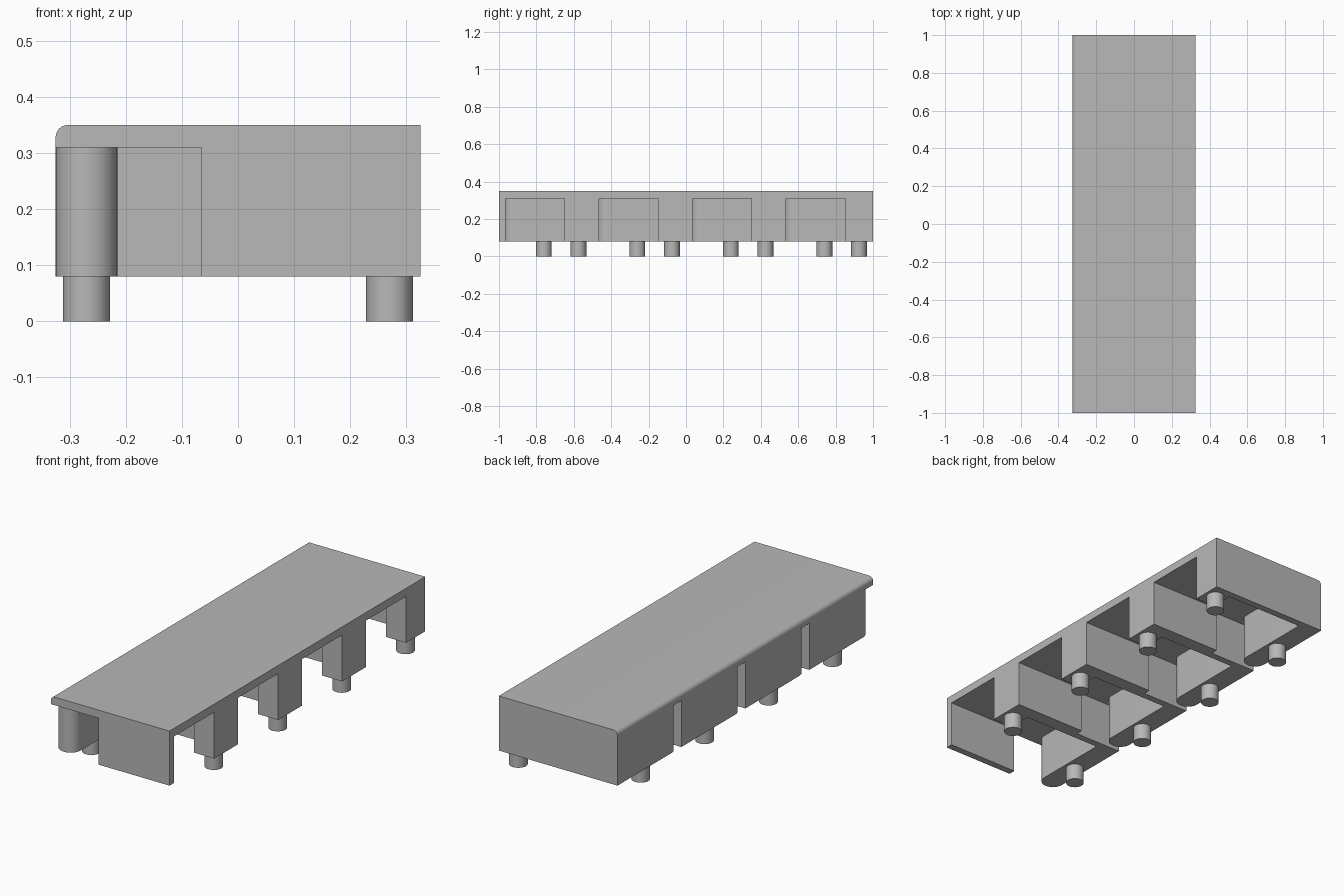
import bpy, bmesh
from math import pi, sin, cos, radians

old = bpy.data.objects.get("Cube")
if old:
    bpy.data.objects.remove(old, do_unlink=True)

grey = bpy.data.materials.new("plain grey")
grey.use_nodes = True
colour = (0.48, 0.48, 0.48, 1)
grey.diffuse_color = colour
grey.node_tree.nodes["Principled BSDF"].inputs["Base Color"].default_value = colour

HALF_X, HALF_Y = 0.325, 1.0
FLOOR, CEILING, TOP = 0.08, 0.31, 0.35
BAY, WALL, DEPTH = 0.5, 0.035, 0.11
LEG_X = HALF_X - DEPTH / 2


def extrude(name, points, offset):
    """Turn a closed outline into a solid."""
    bm = bmesh.new()
    face = bm.faces.new([bm.verts.new(p) for p in points])
    moved = bmesh.ops.extrude_face_region(bm, geom=[face])["geom"]
    bmesh.ops.translate(bm, vec=offset,
                        verts=[v for v in moved if isinstance(v, bmesh.types.BMVert)])
    bmesh.ops.recalc_face_normals(bm, faces=bm.faces)
    mesh = bpy.data.meshes.new(name)
    bm.to_mesh(mesh)
    bm.free()
    obj = bpy.data.objects.new(name, mesh)
    bpy.context.collection.objects.link(obj)
    finish(obj)
    return obj


def finish(obj):
    obj.data.materials.append(grey)
    bpy.ops.object.select_all(action="DESELECT")
    obj.select_set(True)
    bpy.context.view_layer.objects.active = obj
    bpy.ops.object.shade_smooth_by_angle(angle=radians(35))


def arc(cx, cy, r, start, end, steps):
    angles = [start + (end - start) * i / steps for i in range(steps + 1)]
    return [(cx + r * cos(a), cy + r * sin(a)) for a in angles]


def leg(name, x, y):
    bpy.ops.mesh.primitive_cylinder_add(vertices=32, radius=0.042, depth=FLOOR,
                                        location=(x, y, FLOOR / 2))
    obj = bpy.context.object
    obj.name = name
    finish(obj)


# Top slab with one rounded long edge
r = 0.022
section = [(-HALF_X, CEILING), (HALF_X, CEILING), (HALF_X, TOP)]
section += arc(-HALF_X + r, TOP - r, r, pi / 2, pi, 8)
extrude("top_slab", [(x, -HALF_Y, z) for x, z in section], (0, 2 * HALF_Y, 0))

for i in range(4):
    y = -HALF_Y + i * BAY
    end = y + BAY
    inner = end - WALL
    # Round-ended side wall, back wall and corner block in one outline
    plan = arc(-LEG_X, y + 0.078, DEPTH / 2, pi, 2 * pi, 24)
    plan += [(DEPTH - HALF_X, inner), (HALF_X - DEPTH, inner),
             (HALF_X - DEPTH, end - 0.15), (HALF_X, end - 0.15),
             (HALF_X, end), (-HALF_X, end)]
    extrude(f"bay_wall_{i + 1}", [(px, py, FLOOR) for px, py in plan],
            (0, 0, CEILING - FLOOR))
    # Short front panel of the bay
    panel = [(-0.065, y), (HALF_X, y), (HALF_X, y + WALL), (-0.065, y + WALL)]
    extrude(f"front_panel_{i + 1}", [(px, py, FLOOR) for px, py in panel],
            (0, 0, CEILING - FLOOR))
    # Round legs
    leg(f"wall_leg_{i + 1}", -LEG_X, y + 0.24)
    leg(f"block_leg_{i + 1}", LEG_X, y + 0.425)
